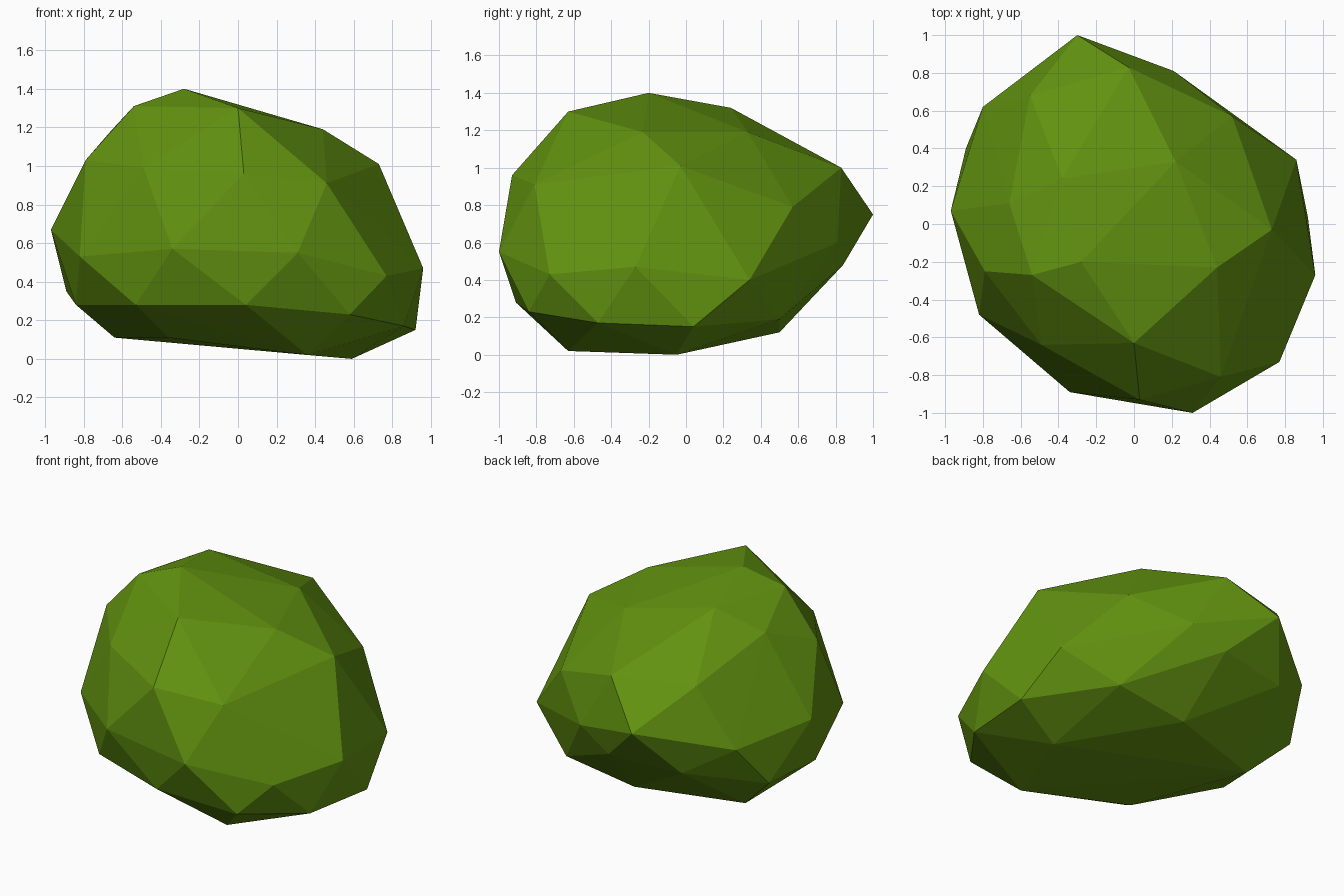
import bpy
import bmesh

# Remove the default object
default_cube = bpy.data.objects.get("Cube")
if default_cube:
    bpy.data.objects.remove(default_cube, do_unlink=True)


def flat_material(name, colour):
    material = bpy.data.materials.new(name)
    material.use_nodes = True
    material.diffuse_color = colour
    shader = next(n for n in material.node_tree.nodes if n.type == "BSDF_PRINCIPLED")
    shader.inputs["Base Color"].default_value = colour
    return material


def faceted_hull(name, rings, material):
    """Stretch a flat-shaded skin of triangles over the corner points of all rings."""
    bm = bmesh.new()
    for ring in rings:
        for corner in ring:
            bm.verts.new([value / 100 for value in corner])

    result = bmesh.ops.convex_hull(bm, input=bm.verts[:])
    unused = result["geom_interior"] + result["geom_unused"]
    loose = {item for item in unused if isinstance(item, bmesh.types.BMVert)}
    bmesh.ops.delete(bm, geom=list(loose), context="VERTS")
    bmesh.ops.recalc_face_normals(bm, faces=bm.faces[:])

    mesh = bpy.data.meshes.new(name)
    bm.to_mesh(mesh)
    bm.free()
    mesh.materials.append(material)
    mesh.shade_flat()
    body = bpy.data.objects.new(name, mesh)
    bpy.context.collection.objects.link(body)
    return body


# Corner points of the lump in hundredths of a unit, from the top down
crown = [
    (-28, -20, 140), (-54, -27, 131), (0, -63, 130),
    (44, -23, 119), (22, 33, 119), (-38, 24, 132), (-66, 11, 118),
]
shoulder = [
    (-79, -25, 103), (-49, -64, 99), (3, -93, 96), (46, -81, 91),
    (73, -3, 101), (52, 57, 79), (-3, 83, 100), (-55, 68, 101),
]
waist = [
    (-97, 7, 67), (-82, -48, 53), (-34, -89, 57), (31, -100, 55),
    (77, -73, 43), (96, -27, 47), (86, 34, 40), (21, 81, 60),
    (-30, 100, 75), (-80, 62, 63),
]
lower = [
    (-89, 40, 35), (-84, -16, 28), (-53, -70, 28), (4, -91, 28),
    (58, -84, 23), (86, -47, 17), (92, 4, 15), (53, 50, 19),
    (-2, 84, 48), (-50, 76, 45),
]
foot = [
    (-64, 29, 11), (-36, -46, 11), (36, -63, 2),
    (59, -5, 0), (3, 50, 12), (24, 5, 4),
]

# Rounded leafy lump
leaf_green = flat_material("leaf green", (0.12, 0.285, 0.005, 1))
faceted_hull("bush_clump", [crown, shoulder, waist, lower, foot], leaf_green)
